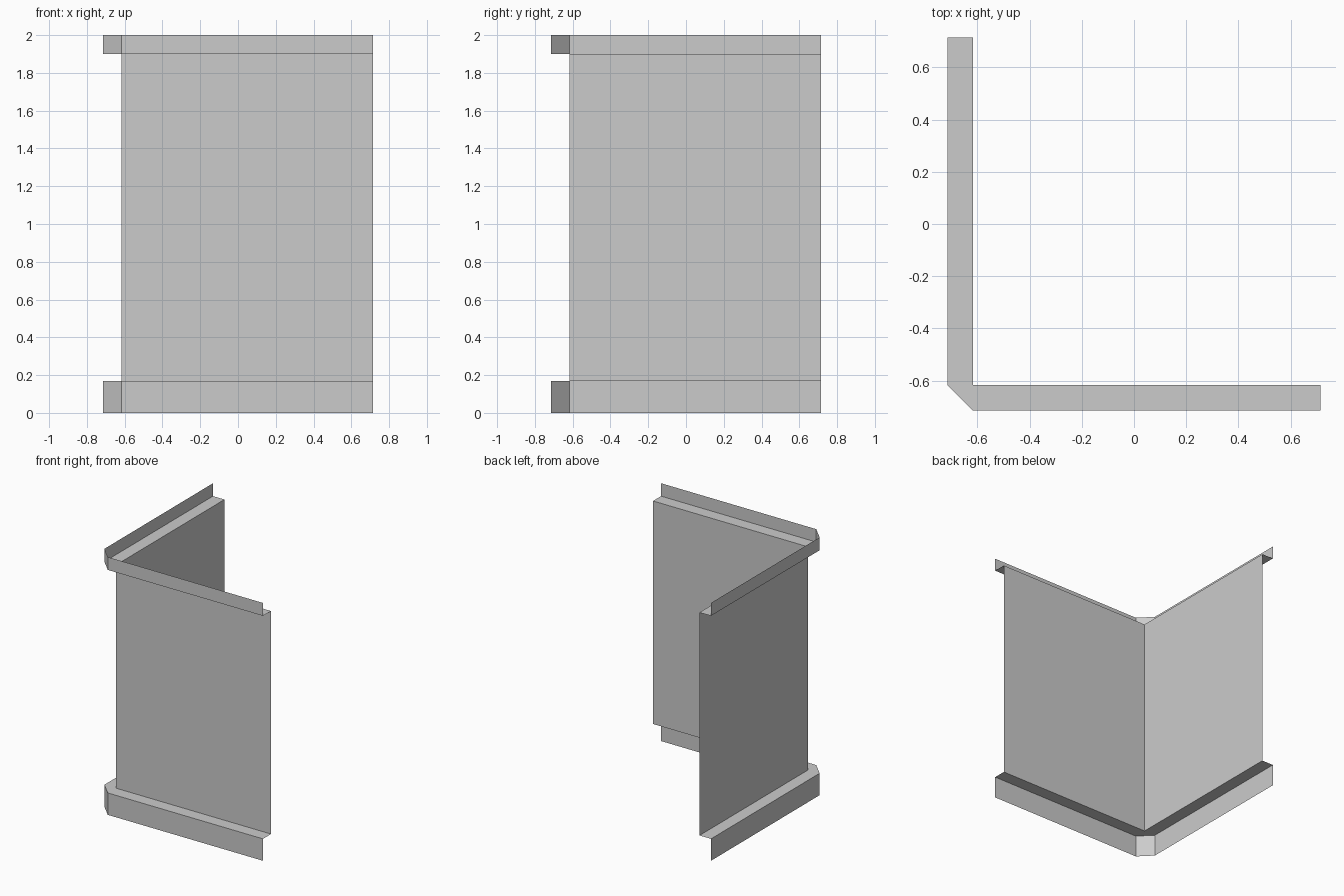
import bpy, bmesh

if "Cube" in bpy.data.objects:
    bpy.data.objects.remove(bpy.data.objects["Cube"])

HALF = 0.715      # outer half width
INNER = -0.617    # wall plane, set back from the trims
SHELF_LOW, SHELF_HIGH, TOP = 0.17, 1.90, 2.0

# Plan outlines: the wall has a sharp corner, the trims a chamfered one
wall_path = [(INNER, HALF), (INNER, INNER), (INNER, INNER), (HALF, INNER)]
trim_path = [(-HALF, HALF), (-HALF, INNER), (INNER, -HALF), (HALF, -HALF)]


def folded_sheet(name, rails):
    """Join successive (path, height) rails with flat panels."""
    bm = bmesh.new()
    rows = [[bm.verts.new((x, y, z)) for x, y in path] for path, z in rails]
    for low, high in zip(rows, rows[1:]):
        for i in range(len(low) - 1):
            bm.faces.new((low[i], low[i + 1], high[i + 1], high[i]))
    # Collapses the doubled corner, so the shelf corner becomes a triangle
    bmesh.ops.remove_doubles(bm, verts=bm.verts, dist=0.0001)
    mesh = bpy.data.meshes.new(name)
    bm.to_mesh(mesh)
    bm.free()
    obj = bpy.data.objects.new(name, mesh)
    bpy.context.collection.objects.link(obj)
    return obj


# Baseboard: vertical face with a ledge back to the wall
folded_sheet("baseboard", [(trim_path, 0), (trim_path, SHELF_LOW), (wall_path, SHELF_LOW)])

# Corner wall panels
folded_sheet("wall", [(wall_path, SHELF_LOW), (wall_path, SHELF_HIGH)])

# Top trim: ledge out from the wall with an upright lip
folded_sheet("top_trim", [(wall_path, SHELF_HIGH), (trim_path, SHELF_HIGH), (trim_path, TOP)])
